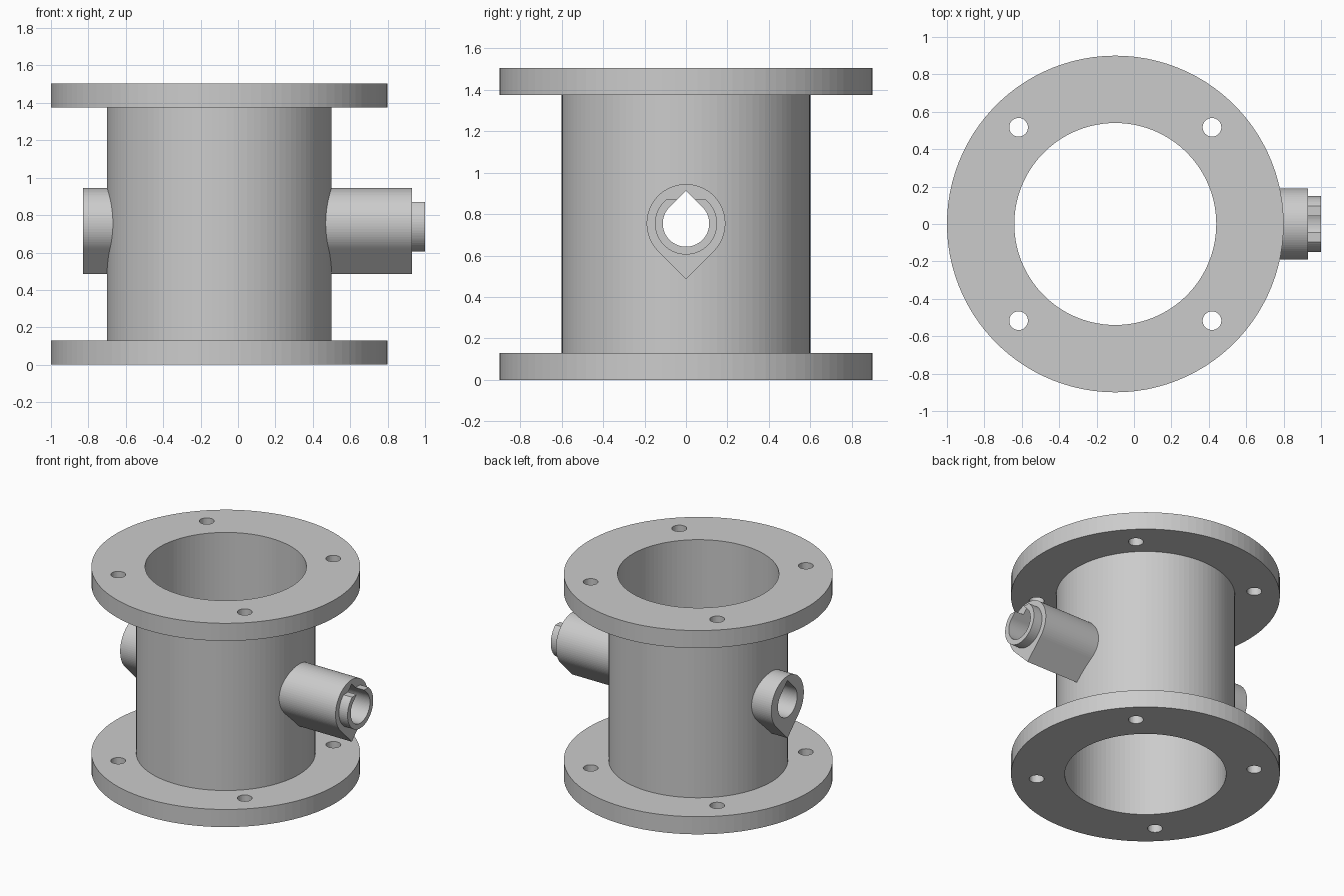
import bpy
import bmesh
from math import sin, cos, tau, radians, asin, degrees, sqrt

if "Cube" in bpy.data.objects:
    bpy.data.objects.remove(bpy.data.objects["Cube"])

AXIS_X = -0.1      # vertical axis of the spool
PORT_Z = 0.755     # height of the side ports
HEIGHT = 1.505
FLANGE = 0.13

grey = bpy.data.materials.new("plain grey")
grey.use_nodes = True
colour = (0.6, 0.6, 0.6, 1)
grey.diffuse_color = colour
grey.node_tree.nodes["Principled BSDF"].inputs["Base Color"].default_value = colour


def finish(name, bm):
    bmesh.ops.recalc_face_normals(bm, faces=bm.faces)
    mesh = bpy.data.meshes.new(name)
    bm.to_mesh(mesh)
    bm.free()
    mesh.materials.append(grey)
    obj = bpy.data.objects.new(name, mesh)
    bpy.context.collection.objects.link(obj)
    return obj


def arc(radius, start, end, steps):
    angles = [radians(start + (end - start) * i / steps) for i in range(steps + 1)]
    return [(radius * cos(a), radius * sin(a)) for a in angles]


def teardrop(radius, tip):
    """Circle with a right-angled tip; tip is 1 for up, -1 for down."""
    return [(y, z * tip) for y, z in arc(radius, 135, 405, 60) + [(0, radius * sqrt(2))]]


def prism(name, outline, x0, x1):
    """Extrude a (y, z) outline along x at port height."""
    bm = bmesh.new()
    face = bm.faces.new([bm.verts.new((x0, y, PORT_Z + z)) for y, z in outline])
    geom = bmesh.ops.extrude_face_region(bm, geom=[face])["geom"]
    moved = [v for v in geom if isinstance(v, bmesh.types.BMVert)]
    bmesh.ops.translate(bm, verts=moved, vec=(x1 - x0, 0, 0))
    if face.is_valid and len(bm.faces) == len(outline) + 1:
        bm.faces.new(face.verts[:])
    return finish(name, bm)


def lathe(name, profile, steps=100):
    """Revolve a closed (radius, z) profile about the spool axis."""
    bm = bmesh.new()
    rings = [[bm.verts.new((AXIS_X + r * cos(tau * i / steps), r * sin(tau * i / steps), z))
              for r, z in profile] for i in range(steps)]
    n = len(profile)
    for i in range(steps):
        a, b = rings[i], rings[(i + 1) % steps]
        for j in range(n):
            k = (j + 1) % n
            bm.faces.new((a[j], b[j], b[k], a[k]))
    return finish(name, bm)


def cut(obj, cutter):
    mod = obj.modifiers.new("cut", "BOOLEAN")
    mod.operation = "DIFFERENCE"
    mod.solver = "EXACT"
    mod.object = cutter
    bpy.context.view_layer.objects.active = obj
    bpy.ops.object.modifier_apply(modifier=mod.name)


# Flanged tube
top = HEIGHT - FLANGE
spool = lathe("flanged_tube", [(0.54, 0), (0.9, 0), (0.9, FLANGE), (0.6, FLANGE),
                               (0.6, top), (0.9, top), (0.9, HEIGHT), (0.54, HEIGHT)])

# Side bosses, rooted inside the tube wall
left_boss = prism("left_boss", teardrop(0.19, -1), 0.445, 0.93)
right_boss = prism("right_boss", teardrop(0.19, -1), -0.83, -0.645)

# Collar with flattened top on the long boss
flat = degrees(asin(0.115 / 0.15))
collar = prism("port_collar", arc(0.15, 180 - flat, 360 + flat, 48), 0.92, 1.0)

# Through bore
bore = prism("bore_cutter", teardrop(0.112, 1), -1.2, 1.2)
for part in (spool, left_boss, right_boss, collar):
    cut(part, bore)

# Four bolt holes through both flanges
bm = bmesh.new()
for sx in (-1, 1):
    for sy in (-1, 1):
        made = bmesh.ops.create_cone(bm, cap_ends=True, segments=32, radius1=0.05,
                                     radius2=0.05, depth=2)
        bmesh.ops.translate(bm, verts=made["verts"],
                            vec=(AXIS_X + 0.517 * sx, 0.517 * sy, HEIGHT / 2))
holes = finish("bolt_cutter", bm)
cut(spool, holes)

for helper in (bore, holes):
    bpy.data.objects.remove(helper)
